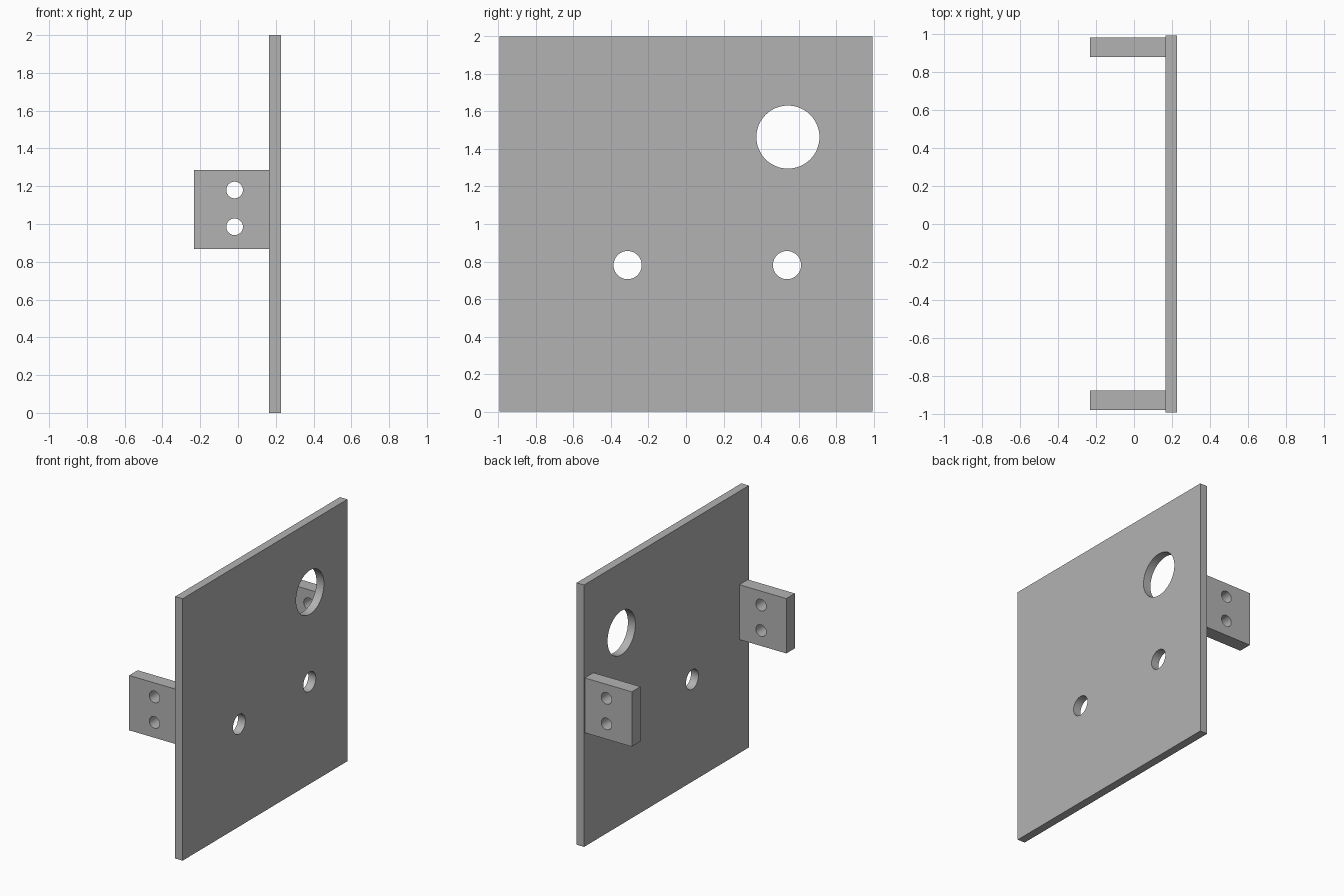
import bpy
import math

old = bpy.data.objects.get("Cube")
if old:
    bpy.data.objects.remove(old, do_unlink=True)

grey = bpy.data.materials.new("light grey")
grey.use_nodes = True
grey.diffuse_color = (0.45, 0.45, 0.45, 1)
grey.node_tree.nodes["Principled BSDF"].inputs["Base Color"].default_value = grey.diffuse_color


def box(name, low, high):
    """Box between two opposite corners."""
    centre = [(a + b) / 2 for a, b in zip(low, high)]
    bpy.ops.mesh.primitive_cube_add(size=1, location=centre)
    obj = bpy.context.object
    obj.name = name
    obj.scale = [b - a for a, b in zip(low, high)]
    bpy.ops.object.transform_apply(location=False, rotation=False, scale=True)
    obj.data.materials.append(grey)
    return obj


def drill(obj, centre, radius, rotation):
    """Cut a round hole through a part."""
    bpy.ops.mesh.primitive_cylinder_add(vertices=64, radius=radius, depth=0.3,
                                        location=centre, rotation=rotation)
    cutter = bpy.context.object
    cutter.hide_render = True
    cutter.data.materials.append(grey)
    mod = obj.modifiers.new("hole", "BOOLEAN")
    mod.operation = "DIFFERENCE"
    mod.solver = "EXACT"
    mod.object = cutter
    bpy.ops.object.select_all(action="DESELECT")
    obj.select_set(True)
    bpy.context.view_layer.objects.active = obj
    bpy.ops.object.modifier_apply(modifier=mod.name)
    bpy.data.objects.remove(cutter, do_unlink=True)


def finish(obj):
    bpy.ops.object.select_all(action="DESELECT")
    obj.select_set(True)
    bpy.context.view_layer.objects.active = obj
    bpy.ops.object.shade_smooth_by_angle(angle=math.radians(30))


# Upright square panel with one large and two small holes
along_x = (0, math.pi / 2, 0)
panel = box("panel", (0.165, -0.994, 0), (0.228, 0.994, 2))
for y, z, radius in ((0.543, 1.463, 0.168), (-0.311, 0.781, 0.075), (0.538, 0.781, 0.075)):
    drill(panel, (0.197, y, z), radius, along_x)
finish(panel)

# Mounting tabs near both side edges, each with two screw holes
along_y = (math.pi / 2, 0, 0)
for name, y_min, y_max in (("front_tab", -0.982, -0.879), ("back_tab", 0.881, 0.985)):
    tab = box(name, (-0.232, y_min, 0.868), (0.165, y_max, 1.287))
    for z in (0.985, 1.18):
        drill(tab, (-0.018, (y_min + y_max) / 2, z), 0.044, along_y)
    finish(tab)
